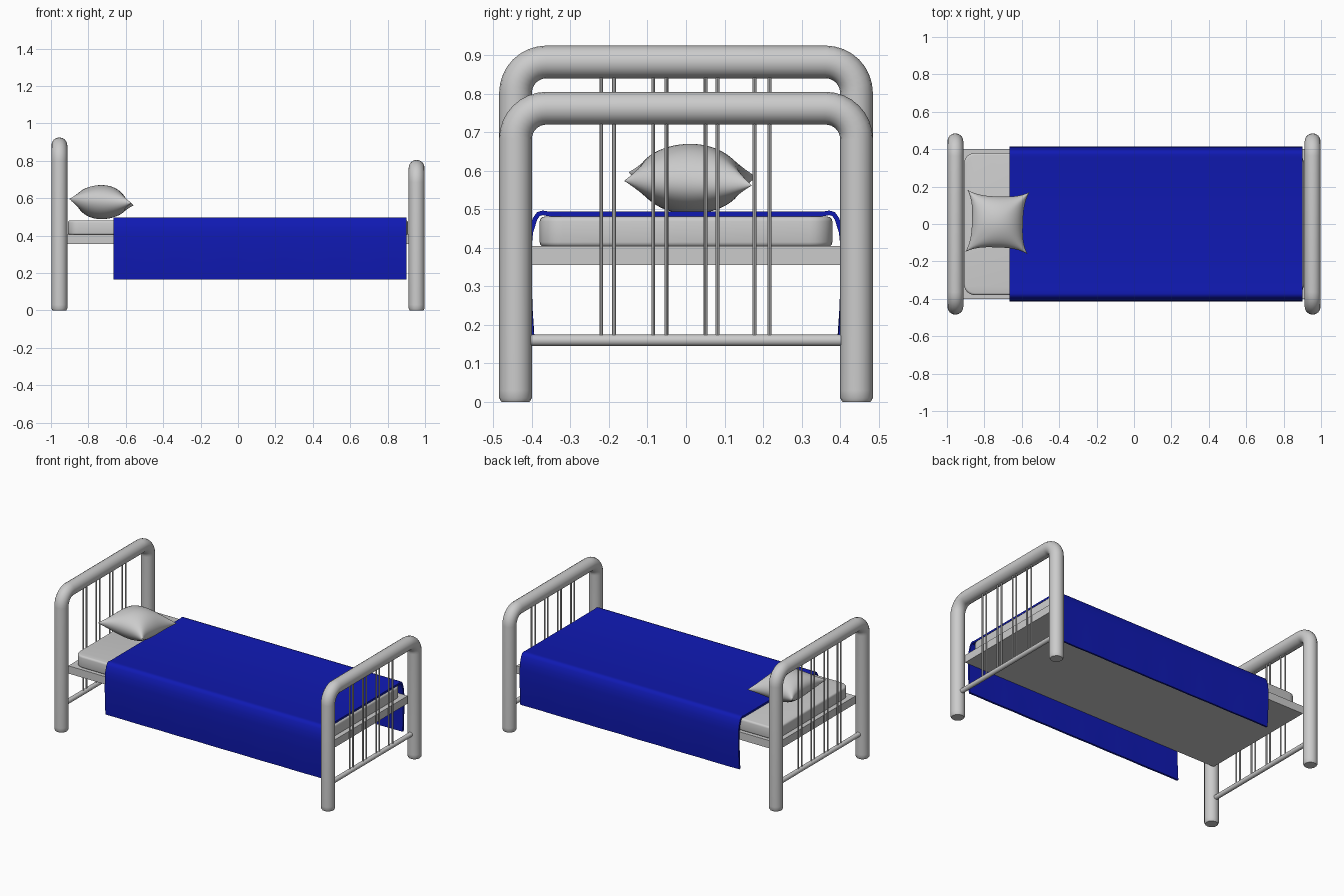
import bpy, bmesh, math
from mathutils import Vector

if "Cube" in bpy.data.objects:
    bpy.data.objects.remove(bpy.data.objects["Cube"])


def finish(obj, angle=40):
    bpy.ops.object.select_all(action='DESELECT')
    obj.select_set(True)
    bpy.context.view_layer.objects.active = obj
    bpy.ops.object.convert(target='MESH')
    bpy.ops.object.shade_smooth_by_angle(angle=math.radians(angle))
    return bpy.context.object


def link(name, data):
    obj = bpy.data.objects.new(name, data)
    bpy.context.collection.objects.link(obj)
    return obj


def from_bmesh(name, bm):
    bmesh.ops.recalc_face_normals(bm, faces=bm.faces)
    me = bpy.data.meshes.new(name)
    bm.to_mesh(me)
    bm.free()
    return link(name, me)


def tube(name, points, radius, scales=None, res=6):
    cu = bpy.data.curves.new(name, 'CURVE')
    cu.dimensions = '3D'
    cu.bevel_depth = radius
    cu.bevel_resolution = res
    cu.use_fill_caps = True
    sp = cu.splines.new('POLY')
    sp.points.add(len(points) - 1)
    for i, p in enumerate(points):
        sp.points[i].co = (*p, 1)
        sp.points[i].radius = scales[i] if scales else 1
    return finish(link(name, cu))


def box(name, lo, hi):
    bm = bmesh.new()
    bmesh.ops.create_cube(bm, size=1)
    lo, hi = Vector(lo), Vector(hi)
    for v in bm.verts:
        v.co = (lo + hi) / 2 + v.co * (hi - lo)
    return bm


# Head and foot frames: bent tube, lower rail and paired thin bars
def end_frame(name, x, top):
    y, bend, r = 0.4425, 0.08, 0.0425
    zc = top - r
    half = [(x, y, 0), (x, y, 0.01), (x, y, 0.03)]
    for i in range(9):
        a = math.radians(90 * i / 8)
        half.append((x, y - bend + bend * math.cos(a), zc - bend + bend * math.sin(a)))
    other = [(px, -py, pz) for px, py, pz in reversed(half)]
    s = [0.86, 1] + [1] * (len(half) - 2)
    tube(name + "_frame", half + other, r, s + s[::-1])
    tube(name + "_lower_rail", [(x, -y, 0.16), (x, y, 0.16)], 0.015, res=4)
    for i, by in enumerate((-0.22, -0.187, -0.085, -0.051, 0.051, 0.082, 0.178, 0.217)):
        tube(f"{name}_bar_{i + 1}", [(x, by, 0.16), (x, by, zc)], 0.005, res=2)


end_frame("headboard", -0.955, 0.925)
end_frame("footboard", 0.955, 0.805)

# Bed base
finish(from_bmesh("bed_base", box("bed_base", (-0.935, -0.4, 0.355), (0.935, 0.4, 0.405))))

# Mattress with rounded corners and softened rims
bm = box("mattress", (-0.91, -0.38, 0.403), (0.91, 0.38, 0.481))
upright = [e for e in bm.edges if abs(e.verts[0].co.z - e.verts[1].co.z) > 0.01]
bmesh.ops.bevel(bm, geom=upright, offset=0.06, segments=6, profile=0.5, affect='EDGES')
rims = [e for e in bm.edges if abs(e.verts[0].co.z - e.verts[1].co.z) < 0.001]
bmesh.ops.bevel(bm, geom=rims, offset=0.012, segments=3, profile=0.5, affect='EDGES')
finish(from_bmesh("mattress", bm))

# Blanket draped over both sides
side = [(0.399, 0.165), (0.404, 0.24), (0.407, 0.32), (0.407, 0.4), (0.403, 0.44),
        (0.392, 0.475), (0.383, 0.488), (0.372, 0.491), (0.355, 0.488)]
profile = side + [(-y, z) for y, z in reversed(side)]
bm = bmesh.new()
rows = []
steps = 24
for i in range(steps + 1):
    x = -0.665 + 1.567 * i / steps
    row = []
    for y, z in profile:
        hang = max(0, (0.45 - z) / 0.285)
        ripple = 0.0025 * hang * math.sin(x * 11 + (1 if y > 0 else 0))
        row.append(bm.verts.new((x, y + math.copysign(ripple, y), z)))
    rows.append(row)
for a, b in zip(rows, rows[1:]):
    for j in range(len(profile) - 1):
        bm.faces.new((a[j], a[j + 1], b[j + 1], b[j]))
blanket = from_bmesh("blanket", bm)
mod = blanket.modifiers.new("thickness", 'SOLIDIFY')
mod.thickness = 0.012
mod.offset = 0
blue = bpy.data.materials.new("blanket_blue")
blue.diffuse_color = (0.005, 0.01, 0.45, 1)
blue.use_nodes = True
blue.node_tree.nodes["Principled BSDF"].inputs["Base Color"].default_value = blue.diffuse_color
blanket.data.materials.append(blue)
finish(blanket)

# Pillow: two puffed sheets with pinched sides and pointed corners
n = 28
bm = bmesh.new()
turn = math.radians(-2)
for sign in (1, -1):
    grid = []
    for i in range(n + 1):
        u = -math.cos(math.pi * i / n)
        row = []
        for j in range(n + 1):
            v = -math.cos(math.pi * j / n)
            px = 0.166 * u * (1 - 0.18 * (1 - abs(v) ** 3))
            py = 0.166 * v * (1 - 0.18 * (1 - abs(u) ** 3))
            puff = 0.091 * math.sqrt(max(0, (1 - u * u) * (1 - v * v)))
            edge = max(abs(u), abs(v)) ** 2
            z = 0.579 + sign * puff - edge * (0.011 * u + 0.006 * v)
            row.append(bm.verts.new((-0.73 + px * math.cos(turn) - py * math.sin(turn),
                                     0.011 + px * math.sin(turn) + py * math.cos(turn), z)))
        grid.append(row)
    for i in range(n):
        for j in range(n):
            bm.faces.new((grid[i][j], grid[i + 1][j], grid[i + 1][j + 1], grid[i][j + 1]))
bmesh.ops.remove_doubles(bm, verts=bm.verts, dist=0.0002)
finish(from_bmesh("pillow", bm), 60)
